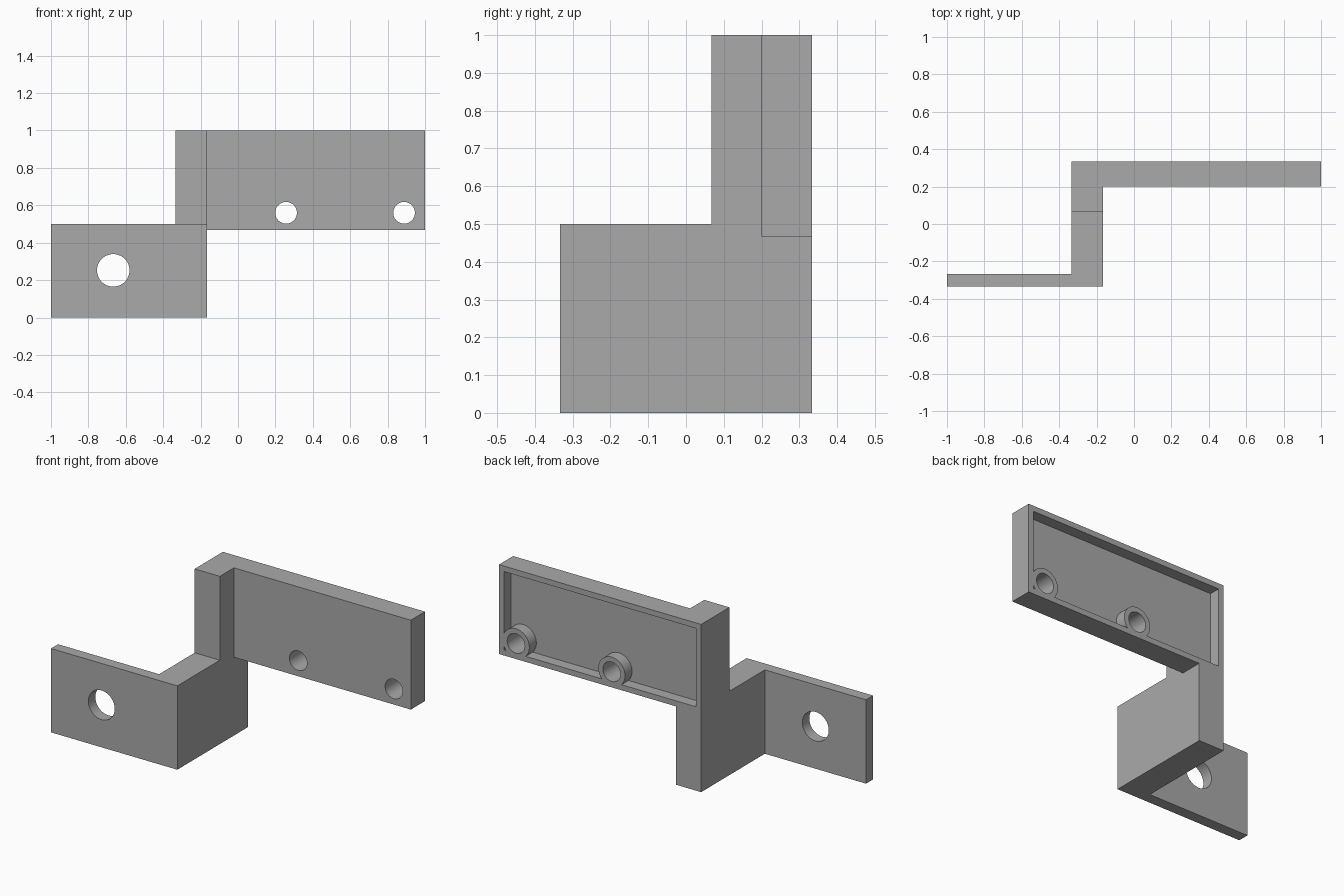
import bpy, bmesh, math
from mathutils import Matrix

if "Cube" in bpy.data.objects:
    bpy.data.objects.remove(bpy.data.objects["Cube"], do_unlink=True)

grey = bpy.data.materials.new("plain grey")
grey.use_nodes = True
grey.diffuse_color = (0.4, 0.4, 0.4, 1)
grey.node_tree.nodes["Principled BSDF"].inputs["Base Color"].default_value = (0.4, 0.4, 0.4, 1)


def to_object(name, bm):
    bmesh.ops.recalc_face_normals(bm, faces=bm.faces)
    mesh = bpy.data.meshes.new(name)
    bm.to_mesh(mesh)
    bm.free()
    mesh.materials.append(grey)
    obj = bpy.data.objects.new(name, mesh)
    bpy.context.collection.objects.link(obj)
    return obj


def prism(name, outline, z0, z1):
    bm = bmesh.new()
    face = bm.faces.new([bm.verts.new((x, y, z0)) for x, y in outline])
    new = bmesh.ops.extrude_face_region(bm, geom=[face])["geom"]
    verts = [v for v in new if isinstance(v, bmesh.types.BMVert)]
    bmesh.ops.translate(bm, verts=verts, vec=(0, 0, z1 - z0))
    return to_object(name, bm)


def box(name, x0, x1, y0, y1, z0, z1):
    return prism(name, [(x0, y0), (x1, y0), (x1, y1), (x0, y1)], z0, z1)


def rod(name, x, y, z, radius):
    """Cylinder lying along y."""
    bm = bmesh.new()
    place = Matrix.Translation((x, y, z)) @ Matrix.Rotation(math.pi / 2, 4, 'X')
    bmesh.ops.create_cone(bm, cap_ends=True, segments=48, radius1=radius,
                          radius2=radius, depth=0.5, matrix=place)
    return to_object(name, bm)


def cut(target, cutter):
    mod = target.modifiers.new("cut", 'BOOLEAN')
    mod.operation = 'DIFFERENCE'
    mod.solver = 'EXACT'
    mod.object = cutter
    bpy.context.view_layer.objects.active = target
    bpy.ops.object.modifier_apply(modifier=mod.name)
    bpy.data.objects.remove(cutter, do_unlink=True)


FRONT, BACK = -0.333, 0.333
WALL_L, WALL_R = -0.333, -0.167
BOTTOM = 0.467
SCREWS = [(0.257, 0.56), (0.888, 0.56)]

# Stepped body: foot plate, connecting wall and raised panel
bracket = prism("offset_bracket", [
    (-1, FRONT), (WALL_R, FRONT), (WALL_R, 0.2), (1, 0.2),
    (1, BACK), (WALL_L, BACK), (WALL_L, -0.267), (-1, -0.267)], 0, 1)
cut(bracket, box("upper_front_cutter", -1.2, 0.5, -0.6, 0.067, 0.5, 1.2))
cut(bracket, box("under_panel_cutter", WALL_R, 1.2, 0.1, 0.6, -0.2, BOTTOM))

# Rear pocket, leaving round bosses standing inside it
pocket = box("pocket_cutter", WALL_L + 0.033, 0.967, 0.267, 0.5, 0.5, 0.967)
for x, z in SCREWS:
    cut(pocket, rod("boss_keep", x, 0.37, z, 0.088))
cut(bracket, pocket)

# Screw holes through the bosses and the large hole in the foot plate
for x, z in SCREWS:
    cut(bracket, rod("screw_hole_cutter", x, 0.27, z, 0.058))
cut(bracket, rod("foot_hole_cutter", -0.667, -0.3, 0.252, 0.087))

bpy.ops.object.select_all(action='DESELECT')
bracket.select_set(True)
bpy.context.view_layer.objects.active = bracket
bpy.ops.object.shade_smooth_by_angle(angle=math.radians(30))
